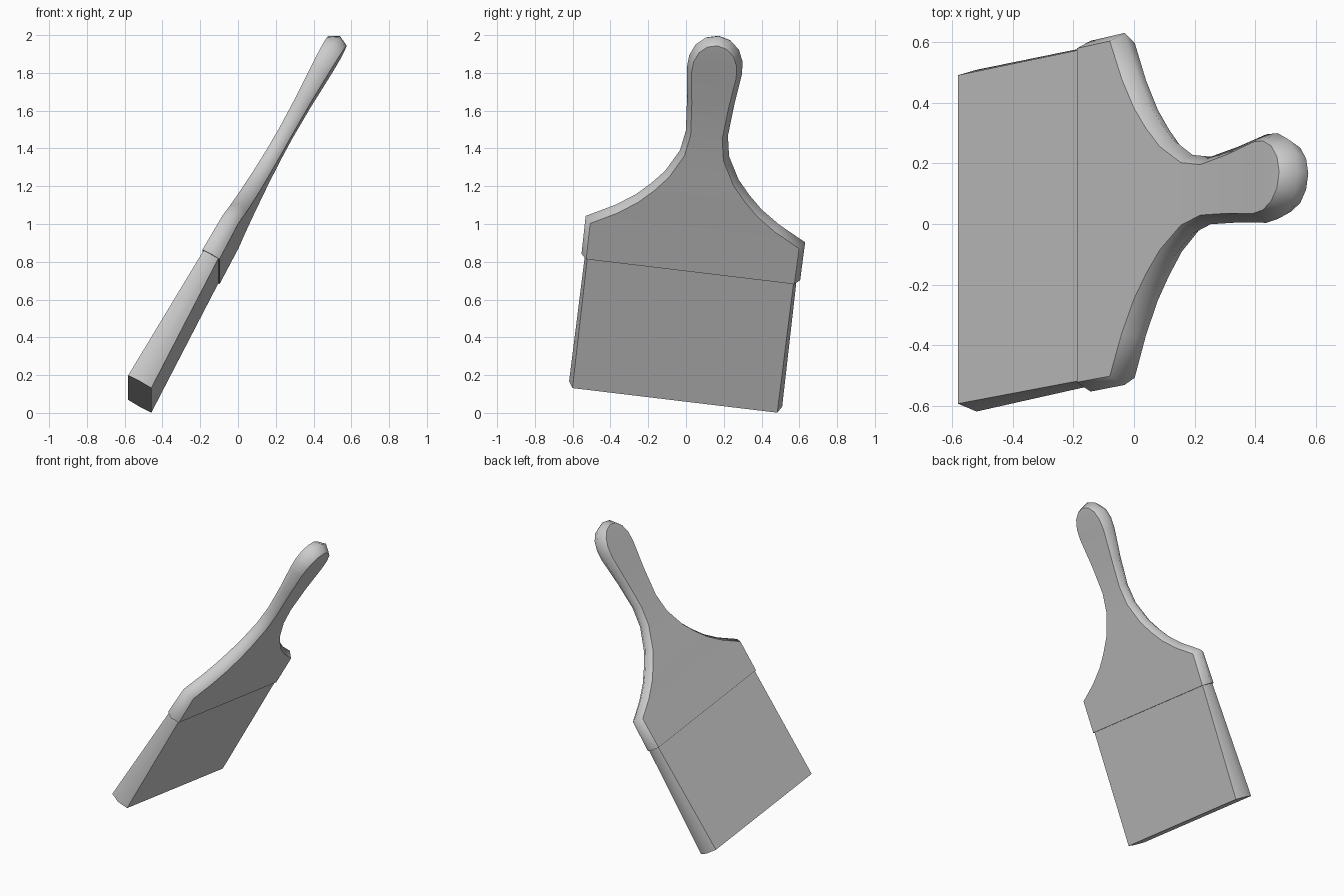
import bpy, bmesh
from mathutils import Vector, Matrix

cube = bpy.data.objects.get("Cube")
if cube:
    bpy.data.objects.remove(cube, do_unlink=True)

# Leaning frame of the brush: width, length and thickness axes
length = Vector((1.05, 0.225, 1.875)).normalized()
width = Vector((0, 1, -0.12)).normalized()
depth = width.cross(length).normalized()
width = length.cross(depth)
frame = Matrix((width, length, depth)).transposed()
origin = Vector((-0.52, -0.055, 0.10))

grey = bpy.data.materials.new("plain_grey")
grey.use_nodes = True
colour = (0.6, 0.6, 0.6, 1)
grey.diffuse_color = colour
grey.node_tree.nodes["Principled BSDF"].inputs["Base Color"].default_value = colour


def build(name, stations, rims, cap_end):
    """Loft six-sided sections: flat front and back, sides ridged at the rim."""
    bm = bmesh.new()
    rings = []
    for (b, a, t), (rb, ra) in zip(stations, rims):
        section = [(a, b, t), (ra, rb, 0), (a, b, -t),
                   (-a, b, -t), (-ra, rb, 0), (-a, b, t)]
        rings.append([bm.verts.new(origin + frame @ Vector(p)) for p in section])
    for low, high in zip(rings, rings[1:]):
        for i in range(6):
            j = (i + 1) % 6
            bm.faces.new((low[i], low[j], high[j], high[i])).smooth = True
            if i not in (1, 4):
                bm.edges.get((low[i], high[i])).smooth = False
    caps = [rings[0]] + ([rings[-1]] if cap_end else [])
    for ring in caps:
        for edge in bm.faces.new(ring).edges:
            edge.smooth = False
    bmesh.ops.remove_doubles(bm, verts=bm.verts, dist=0.0005)
    bmesh.ops.recalc_face_normals(bm, faces=bm.faces)
    mesh = bpy.data.meshes.new(name)
    bm.to_mesh(mesh)
    bm.free()
    mesh.materials.append(grey)
    obj = bpy.data.objects.new(name, mesh)
    bpy.context.collection.objects.link(obj)


def offset_rims(stations, amount):
    """Push the flat outline outward in its own plane to get the side ridge."""
    pts = [Vector((a, b)) for b, a, t in stations]
    normals = [Vector((d.y, -d.x)).normalized()
               for d in (q - p for p, q in zip(pts, pts[1:]))]
    rims = []
    for i, p in enumerate(pts):
        before = normals[max(i - 1, 0)]
        after = normals[i] if i < len(normals) else Vector((-before.x, before.y))
        mitre = (before + after).normalized()
        q = p + mitre * amount / max(mitre.dot(after), 0.6)
        rims.append((q.y, max(q.x, 0)))
    rims[-1] = (pts[-1].y + amount, 0)
    return rims


# Bristle block, thickening toward its free end (along, half width, half depth)
build("bristles", [(0, 0.546, 0.07), (0.8, 0.55, 0.044)],
      [(0, 0.568), (0.8, 0.564)], True)

# Handle: broad shoulder, slim neck and rounded grip
handle = [(0.775, 0.555, 0.052), (0.99, 0.557, 0.047), (1.07, 0.422, 0.046),
          (1.15, 0.318, 0.045), (1.23, 0.242, 0.044), (1.32, 0.172, 0.042),
          (1.46, 0.104, 0.04), (1.59, 0.084, 0.039), (1.78, 0.098, 0.042),
          (1.97, 0.119, 0.05), (2.04, 0.115, 0.053), (2.1, 0.092, 0.055),
          (2.14, 0.052, 0.055), (2.155, 0, 0.055)]
build("handle", handle, offset_rims(handle, 0.028), False)
